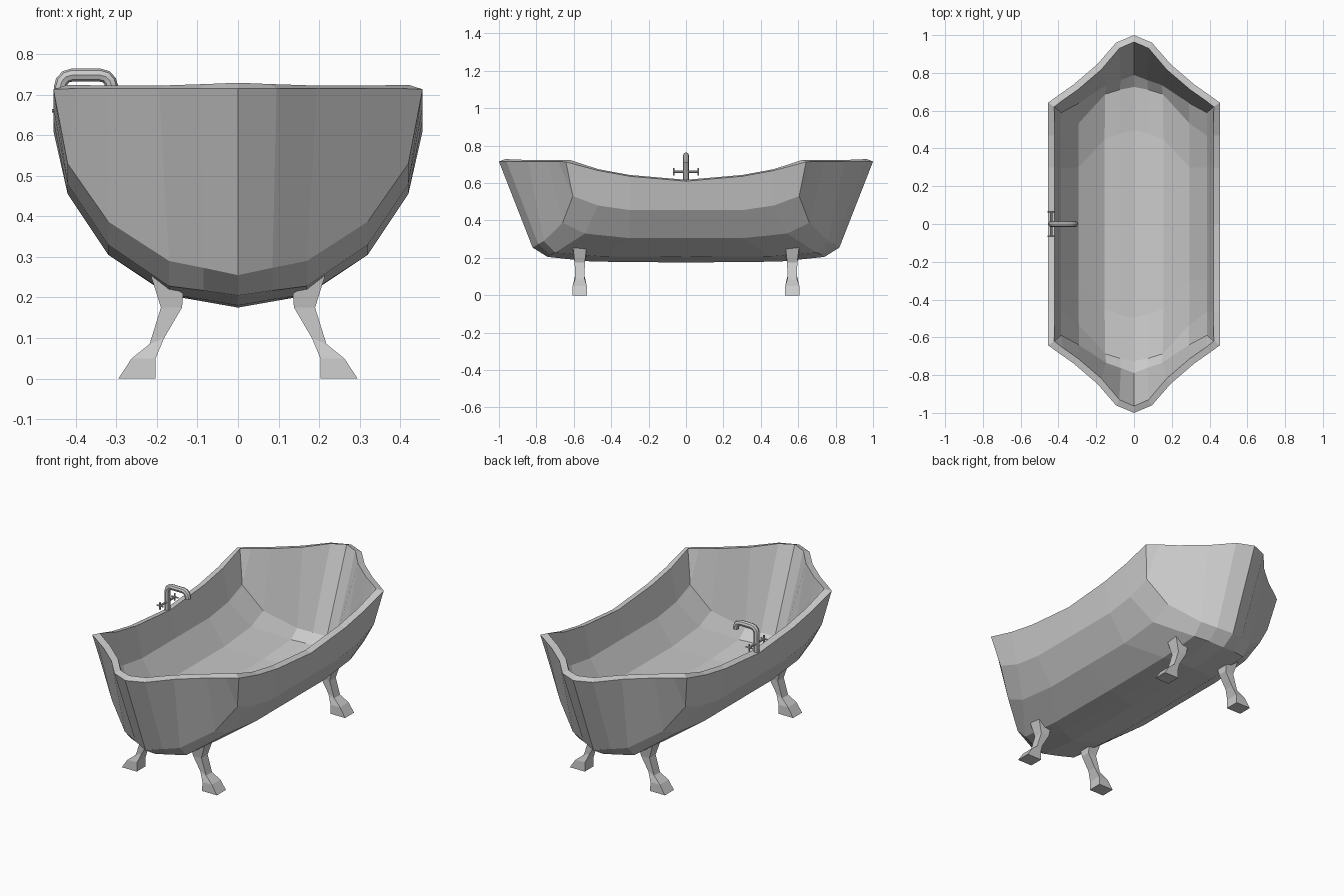
import bpy, bmesh
from mathutils import Vector

if "Cube" in bpy.data.objects:
    bpy.data.objects.remove(bpy.data.objects["Cube"])


def make_object(name, bm):
    mesh = bpy.data.meshes.new(name)
    bm.to_mesh(mesh)
    bm.free()
    obj = bpy.data.objects.new(name, mesh)
    bpy.context.collection.objects.link(obj)
    return obj


# Tub shell: one quarter as lengthwise strips, from keel to side rim.
# Each strip is (x, [(y, z) ...], rim point at the end wall)
strips = [
    (0.0, [(0, .175), (.5, .18), (.74, .205), (.82, .255)], (0, 1.0, .715)),
    (.085, [(0, .19), (.48, .195), (.725, .217), (.79, .273)], (.095, .96, .715)),
    (.17, [(0, .205), (.45, .208), (.70, .228), (.76, .29)], (.195, .845, .715)),
    (.32, [(0, .305), (.3, .305), (.54, .33), (.66, .387)], (.32, .738, .715)),
    (.42, [(0, .455), (.3, .455), (.47, .48), (.605, .53)], (.40, .682, .715)),
    (.455, [(0, .61), (.3, .636), (.47, .667), (.642, .713)], (.455, .642, .713)),
]
bm = bmesh.new()
grid = [[bm.verts.new((x, y, z)) for y, z in path] + [bm.verts.new(rim)]
        for x, path, rim in strips]
for a, b in zip(grid, grid[1:]):
    for s in range(4):
        bm.faces.new((a[s], a[s + 1], b[s + 1], b[s]))
bmesh.ops.remove_doubles(bm, verts=bm.verts[:], dist=1e-4)
tub = make_object("tub", bm)
mirror = tub.modifiers.new("mirror", 'MIRROR')
mirror.use_axis = (True, True, False)
wall = tub.modifiers.new("wall", 'SOLIDIFY')
wall.thickness = 0.036
wall.offset = -1
wall.use_even_offset = True

# Feet: stacked sections (inner x, inner z, outer x, outer z, half width)
sections = [
    (.203, 0, .295, 0, .04),
    (.203, .05, .262, .05, .038),
    (.182, .10, .218, .085, .026),
    (.138, .175, .190, .175, .027),
    (.135, .21, .215, .255, .036),
]


def foot(name, sx, y0):
    bm = bmesh.new()
    rings = []
    for xi, zi, xo, zo, h in sections:
        rings.append([bm.verts.new(p) for p in (
            (sx * xi, y0 - h, zi), (sx * xo, y0 - h, zo),
            (sx * xo, y0 + h, zo), (sx * xi, y0 + h, zi))])
    for a, b in zip(rings, rings[1:]):
        for i in range(4):
            k = (i + 1) % 4
            bm.faces.new((a[i], a[k], b[k], b[i]))
    bm.faces.new(rings[0])
    bm.faces.new(rings[-1])
    bmesh.ops.recalc_face_normals(bm, faces=bm.faces[:])
    make_object(name, bm)


for sx, side in ((-1, "left"), (1, "right")):
    foot("front_foot_" + side, sx, -.568)
    foot("back_foot_" + side, sx, .568)

# Faucet spout: bent pipe standing on the left rim
curve = bpy.data.curves.new("faucet_spout", 'CURVE')
curve.dimensions = '3D'
curve.bevel_depth = 0.016
curve.bevel_resolution = 2
curve.use_fill_caps = True
path = [(-.438, .60), (-.438, .718), (-.434, .733), (-.424, .744), (-.409, .748),
        (-.340, .748), (-.325, .744), (-.315, .733), (-.311, .718), (-.311, .708)]
spline = curve.splines.new('POLY')
spline.points.add(len(path) - 1)
for point, (x, z) in zip(spline.points, path):
    point.co = (x, 0, z, 1)
spout = bpy.data.objects.new("faucet_spout", curve)
bpy.context.collection.objects.link(spout)
bpy.context.view_layer.objects.active = spout
spout.select_set(True)
bpy.ops.object.convert(target='MESH')
bpy.ops.object.shade_smooth_by_angle()


# Taps: cross bar with a four-spoke handle at each end
def rod(bm, a, b, r):
    a, b = Vector(a), Vector(b)
    turn = (b - a).to_track_quat('Z', 'Y').to_matrix().to_4x4()
    turn.translation = (a + b) / 2
    bmesh.ops.create_cone(bm, cap_ends=True, segments=8, radius1=r, radius2=r,
                          depth=(b - a).length, matrix=turn)


bm = bmesh.new()
x, z, r = -.438, .66, .02
rod(bm, (x, -.068, z), (x, .068, z), .006)
for y in (-.066, .066):
    rod(bm, (x - r, y, z), (x + r, y, z), .004)
    rod(bm, (x, y, z - r), (x, y, z + r), .004)
make_object("faucet_taps", bm)
